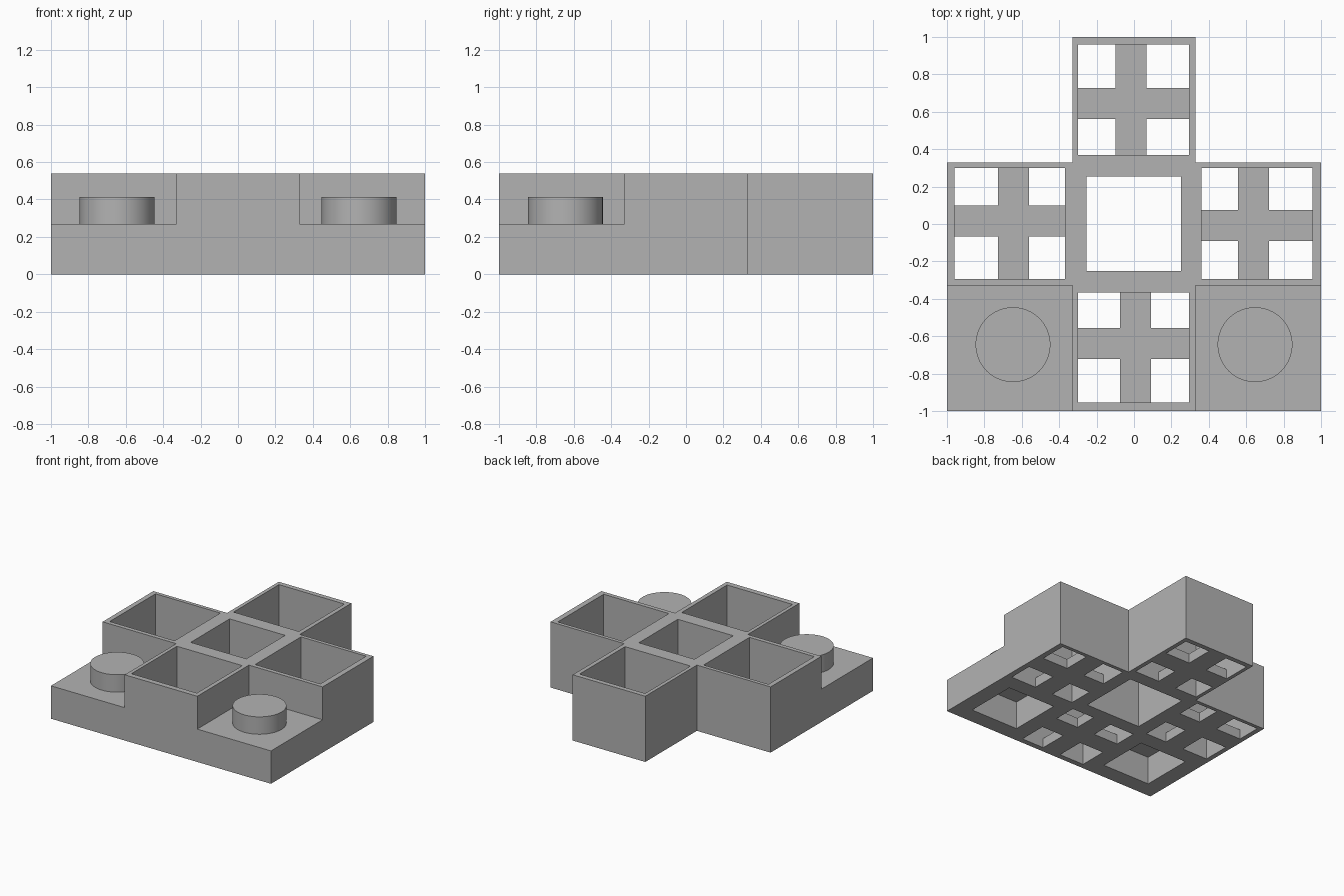
import bpy
import bmesh
from mathutils import Matrix, Vector

if "Cube" in bpy.data.objects:
    bpy.data.objects.remove(bpy.data.objects["Cube"])

TOP, STEP, FLOOR, ARM = 0.54, 0.27, 0.08, 0.33

grey = bpy.data.materials.new("plain_grey")
grey.use_nodes = True
grey.diffuse_color = (0.45, 0.45, 0.45, 1)
grey.node_tree.nodes["Principled BSDF"].inputs["Base Color"].default_value = grey.diffuse_color


def make_object(name, bm):
    bmesh.ops.recalc_face_normals(bm, faces=bm.faces)
    mesh = bpy.data.meshes.new(name)
    bm.to_mesh(mesh)
    bm.free()
    mesh.materials.append(grey)
    obj = bpy.data.objects.new(name, mesh)
    bpy.context.collection.objects.link(obj)
    return obj


def add_box(bm, xs, ys, zs):
    low, high = (Vector(p) for p in zip(xs, ys, zs))
    matrix = Matrix.Translation((low + high) / 2) @ Matrix.Diagonal((*(high - low), 1))
    bmesh.ops.create_cube(bm, size=1, matrix=matrix)


def activate(obj):
    bpy.ops.object.select_all(action="DESELECT")
    obj.select_set(True)
    bpy.context.view_layer.objects.active = obj


def cut(target, bm):
    cutter = make_object("cutter", bm)
    cutter.hide_render = True
    mod = target.modifiers.new("cut", "BOOLEAN")
    mod.operation = "DIFFERENCE"
    mod.solver = "EXACT"
    mod.use_self = True
    mod.object = cutter
    activate(target)
    bpy.ops.object.modifier_apply(modifier=mod.name)
    bpy.data.objects.remove(cutter)


# Body: a full-width front and side arms with a narrower rear arm
outline = [(-1, -1), (1, -1), (1, ARM), (ARM, ARM),
           (ARM, 1), (-ARM, 1), (-ARM, ARM), (-1, ARM)]
bm = bmesh.new()
base = bm.faces.new([bm.verts.new((x, y, 0)) for x, y in outline])
extruded = bmesh.ops.extrude_face_region(bm, geom=[base])
bmesh.ops.translate(bm, vec=(0, 0, TOP),
                    verts=[v for v in extruded["geom"] if isinstance(v, bmesh.types.BMVert)])
body = make_object("tray_body", bm)

# Lowered front corners, with hollow undersides
bm = bmesh.new()
for side in (-1, 1):
    add_box(bm, sorted((side * ARM, side * 1.1)), (-1.1, -ARM), (STEP, TOP + 0.1))
    add_box(bm, sorted((side * 0.43, side * 0.865)), (-0.865, -0.43), (-0.1, STEP - 0.04))
# Central square shaft
add_box(bm, (-0.255, 0.25), (-0.25, 0.255), (-0.1, TOP + 0.1))
cut(body, bm)

# Open compartments: x range, y range, cross bar centre
compartments = [
    ((-0.3, 0.295), (0.37, 0.96), (-0.015, 0.645)),
    ((-0.3, 0.295), (-0.955, -0.365), (0.008, -0.638)),
    ((0.362, 0.955), (-0.295, 0.3), (0.638, -0.008)),
    ((-0.96, -0.37), (-0.295, 0.3), (-0.645, 0.015)),
]
HALF_BAR = 0.083
bm = bmesh.new()
for xs, ys, _ in compartments:
    add_box(bm, xs, ys, (FLOOR, TOP + 0.1))
cut(body, bm)

# Four openings in each compartment floor, leaving a cross
bm = bmesh.new()
for xs, ys, (cx, cy) in compartments:
    for x_range in ((xs[0], cx - HALF_BAR), (cx + HALF_BAR, xs[1])):
        for y_range in ((ys[0], cy - HALF_BAR), (cy + HALF_BAR, ys[1])):
            add_box(bm, x_range, y_range, (-0.1, FLOOR + 0.05))
cut(body, bm)

# Round studs on the lowered corners
for name, side in (("right_stud", -1), ("left_stud", 1)):
    bm = bmesh.new()
    bmesh.ops.create_cone(bm, cap_ends=True, segments=64, radius1=0.2, radius2=0.2,
                          depth=0.16, matrix=Matrix.Translation((side * 0.647, -0.645, 0.333)))
    activate(make_object(name, bm))
    bpy.ops.object.shade_smooth_by_angle()
